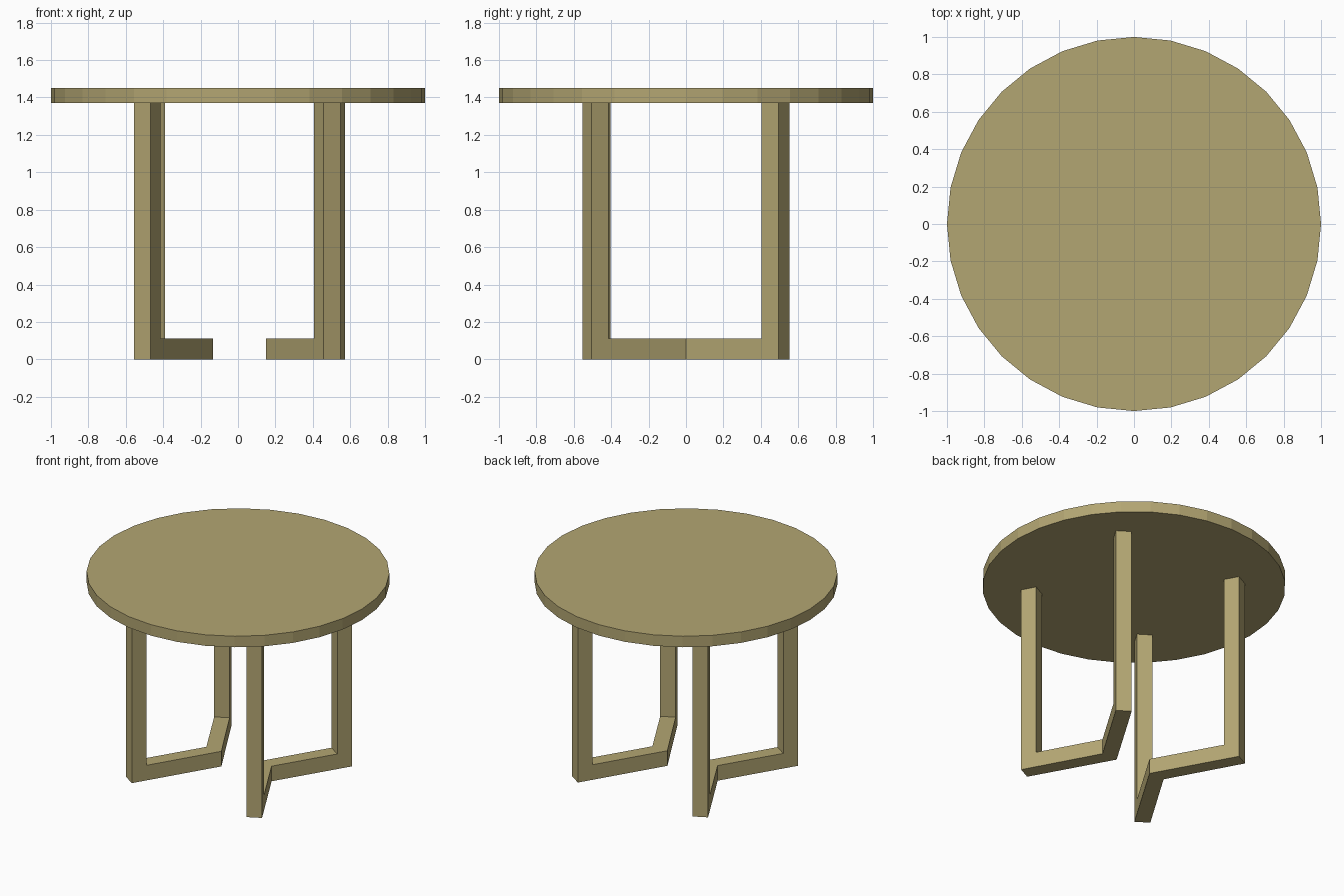
import bpy
import bmesh
from mathutils import Vector

if "Cube" in bpy.data.objects:
    bpy.data.objects.remove(bpy.data.objects["Cube"])

wood = bpy.data.materials.new("wood")
wood.diffuse_color = (0.45, 0.38, 0.17, 1)
wood.use_nodes = True
wood.node_tree.nodes["Principled BSDF"].inputs["Base Color"].default_value = wood.diffuse_color

CENTRE_X = 0.008
BASE_H, TOP_Z0, TOP_Z1 = 0.11, 1.37, 1.45
BAR = 0.106


def prism(name, outline, z0, z1):
    """Extrude a flat outline from z0 to z1."""
    bm = bmesh.new()
    face = bm.faces.new([bm.verts.new((p[0], p[1], z0)) for p in outline])
    ext = bmesh.ops.extrude_face_region(bm, geom=[face])
    verts = [v for v in ext["geom"] if isinstance(v, bmesh.types.BMVert)]
    bmesh.ops.translate(bm, verts=verts, vec=(0, 0, z1 - z0))
    bmesh.ops.recalc_face_normals(bm, faces=bm.faces)
    mesh = bpy.data.meshes.new(name)
    bm.to_mesh(mesh)
    bm.free()
    mesh.materials.append(wood)
    obj = bpy.data.objects.new(name, mesh)
    bpy.context.collection.objects.link(obj)
    return obj


# Round top
bpy.ops.mesh.primitive_cylinder_add(vertices=32, radius=1, depth=TOP_Z1 - TOP_Z0,
                                    location=(0, 0, (TOP_Z0 + TOP_Z1) / 2))
top = bpy.context.object
top.name = "table_top"
top.data.materials.append(wood)

# Plan of one V-shaped frame, relative to the frame centre
apex_out, apex_in = Vector((0.142, 0)), Vector((0.263, 0))
front_out, front_in = Vector((0.449, -0.553)), Vector((0.540, -0.506))
back_out, back_in = Vector((0.476, 0.553)), Vector((0.564, 0.495))


def upright_outline(outer, inner):
    a = (apex_out - outer).normalized() * BAR
    b = (apex_in - inner).normalized() * BAR
    return [outer, inner, inner + b, outer + a]


# The second frame is the first turned half a circle
for side, s in (("right", 1), ("left", -1)):
    def place(points):
        return [(CENTRE_X + s * p.x, s * p.y) for p in points]

    prism(side + "_base", place([apex_out, front_out, front_in,
                                 apex_in, back_in, back_out]), 0, BASE_H)
    for end, o, i in (("a", front_out, front_in), ("b", back_out, back_in)):
        prism(f"{side}_upright_{end}", place(upright_outline(o, i)), BASE_H, TOP_Z0)
